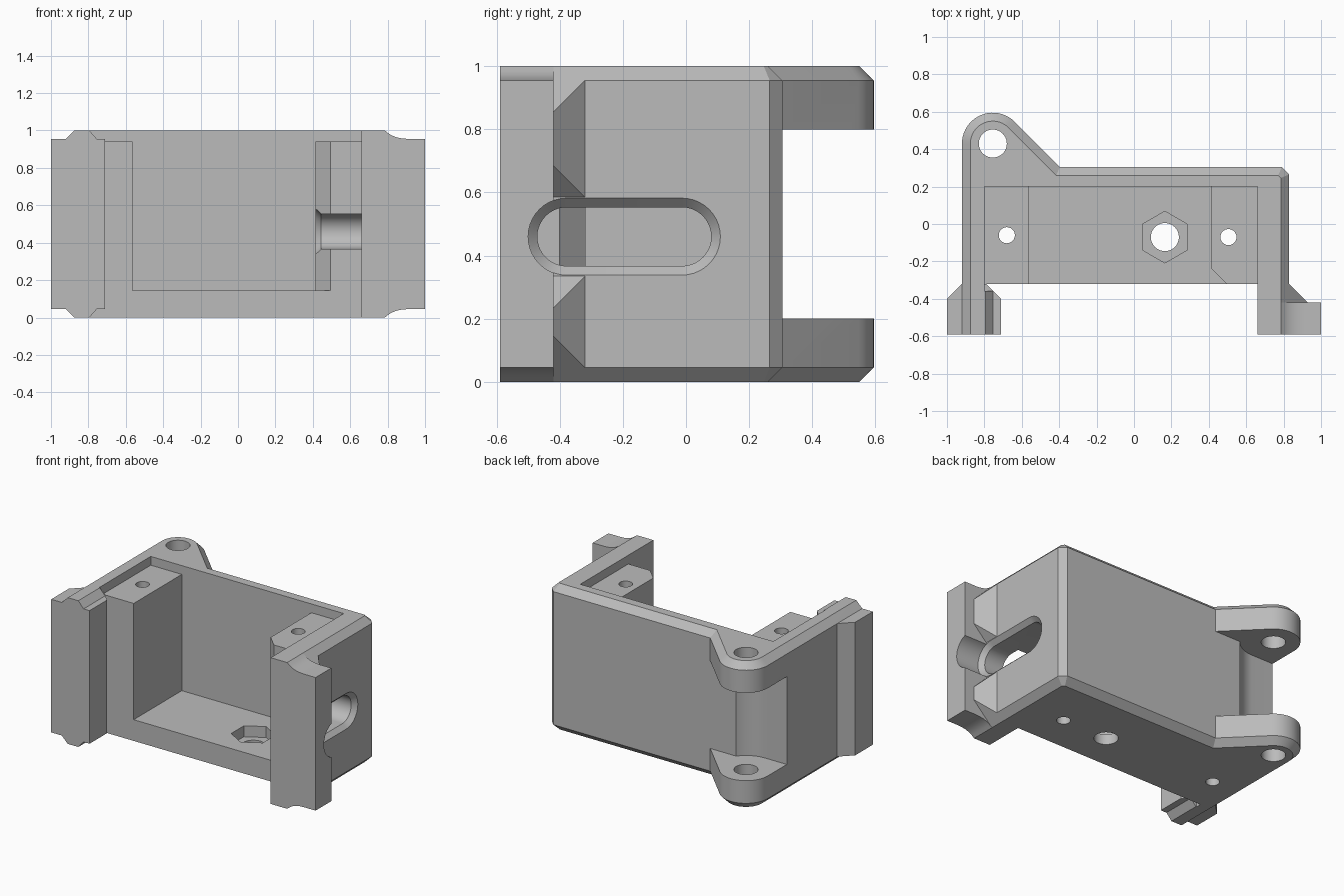
import bpy, bmesh, math

if "Cube" in bpy.data.objects:
    bpy.data.objects.remove(bpy.data.objects["Cube"])

C = 0.045                      # edge chamfer
HINGE = (-0.755, 0.43)
grey = bpy.data.materials.new("grey")
grey.diffuse_color = (0.5, 0.5, 0.5, 1)
grey.use_nodes = True
grey.node_tree.nodes["Principled BSDF"].inputs["Base Color"].default_value = grey.diffuse_color


def loft(name, rings):
    """Solid through rings of equal point count, capped at both ends."""
    bm = bmesh.new()
    vs = [[bm.verts.new(p) for p in r] for r in rings]
    n = len(vs[0])
    for a, b in zip(vs, vs[1:]):
        for i in range(n):
            bm.faces.new((a[i], a[(i + 1) % n], b[(i + 1) % n], b[i]))
    bm.faces.new(vs[0][::-1])
    bm.faces.new(vs[-1])
    bmesh.ops.recalc_face_normals(bm, faces=bm.faces)
    me = bpy.data.meshes.new(name)
    bm.to_mesh(me)
    bm.free()
    me.materials.append(grey)
    ob = bpy.data.objects.new(name, me)
    bpy.context.collection.objects.link(ob)
    return ob


def prism(name, pts, z0, z1):
    return loft(name, [[(x, y, z) for x, y in pts] for z in (z0, z1)])


def prism_y(name, pts, y0, y1):
    return loft(name, [[(x, y, z) for x, z in pts] for y in (y0, y1)])


def box(name, x0, x1, y0, y1, z0, z1):
    return prism(name, [(x0, y0), (x1, y0), (x1, y1), (x0, y1)], z0, z1)


def circle(cx, cy, r, n=40, start=0.0):
    return [(cx + r * math.cos(start + math.tau * i / n),
             cy + r * math.sin(start + math.tau * i / n)) for i in range(n)]


def combine(target, tool, op):
    m = target.modifiers.new(op, 'BOOLEAN')
    m.operation, m.solver, m.object = op, 'EXACT', tool
    bpy.context.view_layer.objects.active = target
    bpy.ops.object.modifier_apply(modifier=m.name)
    bpy.data.objects.remove(tool)


def add(tool):
    combine(housing, tool, 'UNION')


def cut(tool):
    combine(housing, tool, 'DIFFERENCE')


# Footprint with hinge ear, pulled in by d at the sides and back
def footprint(d):
    r = 0.165 - d
    k = d * math.tan(math.pi / 8)
    arc = [(HINGE[0] + r * math.cos(a), HINGE[1] + r * math.sin(a))
           for a in (math.radians(45 + 135 * i / 20) for i in range(21))]
    # where the 45 degree ear flank meets the back face
    back = 0.305 - d
    flank = sum(HINGE) + r * math.sqrt(2) - back
    return [(-0.92 + d, -0.59), (0.83 - d, -0.59), (0.83 - d, 0.265 - k),
            (0.79 - k, back), (flank, back)] + arc


levels = ((0, C), (C, 0), (1 - C, 0), (1, C))
housing = loft("housing", [[(x, y, z) for x, y in footprint(d)] for z, d in levels])

# Open front between the arms, and the cavity
cut(box("front_gap", -0.80, 0.66, -0.8, -0.32, -0.1, 1.1))
cut(box("cavity", -0.80, 0.66, -0.5, 0.20, 0.145, 1.1))

# Corner blocks in the cavity
add(box("left_block", -0.85, -0.565, -0.32, 0.25, 0.10, 0.94))
add(prism("right_block", [(0.415, 0.25), (0.415, -0.24), (0.495, -0.32),
                          (0.70, -0.32), (0.70, 0.25)], 0.10, 0.94))

# Left flange, with the sloped ridge along its inner edge
add(prism("left_flange", [(-1, -0.59), (-0.71, -0.59), (-0.71, -0.40), (-0.79, -0.32),
                          (-0.92, -0.32), (-1, -0.40)], C, 1 - C))
for s in (0, 1):
    z = lambda v: v if s else 1 - v
    add(prism_y("left_ridge", [(-0.84, z(1)), (-0.795, z(1)), (-0.755, z(0.955)),
                               (-0.755, z(0.93)), (-0.84, z(0.93))], -0.59, -0.357))

# Right flange with coved ends
cove = [(0.785, 1), (0.805, 0.984), (0.825, 0.972), (0.85, 0.963), (0.88, 0.957), (0.91, 0.955), (1, 0.955)]
add(prism_y("right_flange", [(0.70, 1)] + cove
            + [(x, 1 - z) for x, z in cove[::-1]] + [(0.70, 0)], -0.59, -0.42))

# Gussets behind the right flange
for z0, z1 in ((0.585, 0.955), (C, 0.335)):
    def tri(z, inset):
        return [(0.80, -0.44, z), (0.83, -0.44, z), (0.93, -0.42, z + inset),
                (0.83, -0.32, z), (0.80, -0.32, z)]
    add(loft("gusset", [tri(z0, 0.1), tri(z1, -0.1)]))

# Hinge gap between the ears, with a rounded relief
cut(box("hinge_gap", -1.1, HINGE[0], 0.225, 0.8, 0.2, 0.8))
cut(prism("hinge_relief", circle(*HINGE, 0.205, 64), 0.2, 0.8))
cut(box("ear_gap", -1.1, 0, 0.305, 0.8, 0.2, 0.8))

# Vertical screw holes and the nut pocket
for x, y, r in ((*HINGE, 0.075), (-0.68, -0.06, 0.043), (0.505, -0.07, 0.043), (0.165, -0.07, 0.075)):
    cut(prism("hole", circle(x, y, r), -0.1, 1.1))
cut(prism("nut_pocket", circle(0.165, -0.07, 0.138, 6, math.pi / 2), 0.07, 0.3))


# Long slot through the right wall, flared at both ends
def slot_ring(x, r):
    pts = []
    for cy, a0 in ((-0.013, -90), (-0.378, 90)):
        for i in range(21):
            a = math.radians(a0 + 9 * i)
            pts.append((x, cy + r * math.cos(a), 0.46 + r * math.sin(a)))
    return pts


cut(loft("slot", [slot_ring(x, r) for x, r in (
    (0.38, 0.122), (0.415, 0.122), (0.445, 0.093), (0.80, 0.093), (0.83, 0.122), (1.1, 0.122))]))

bpy.ops.object.select_all(action='DESELECT')
housing.select_set(True)
bpy.context.view_layer.objects.active = housing
bpy.ops.object.shade_smooth_by_angle(angle=math.radians(20))
